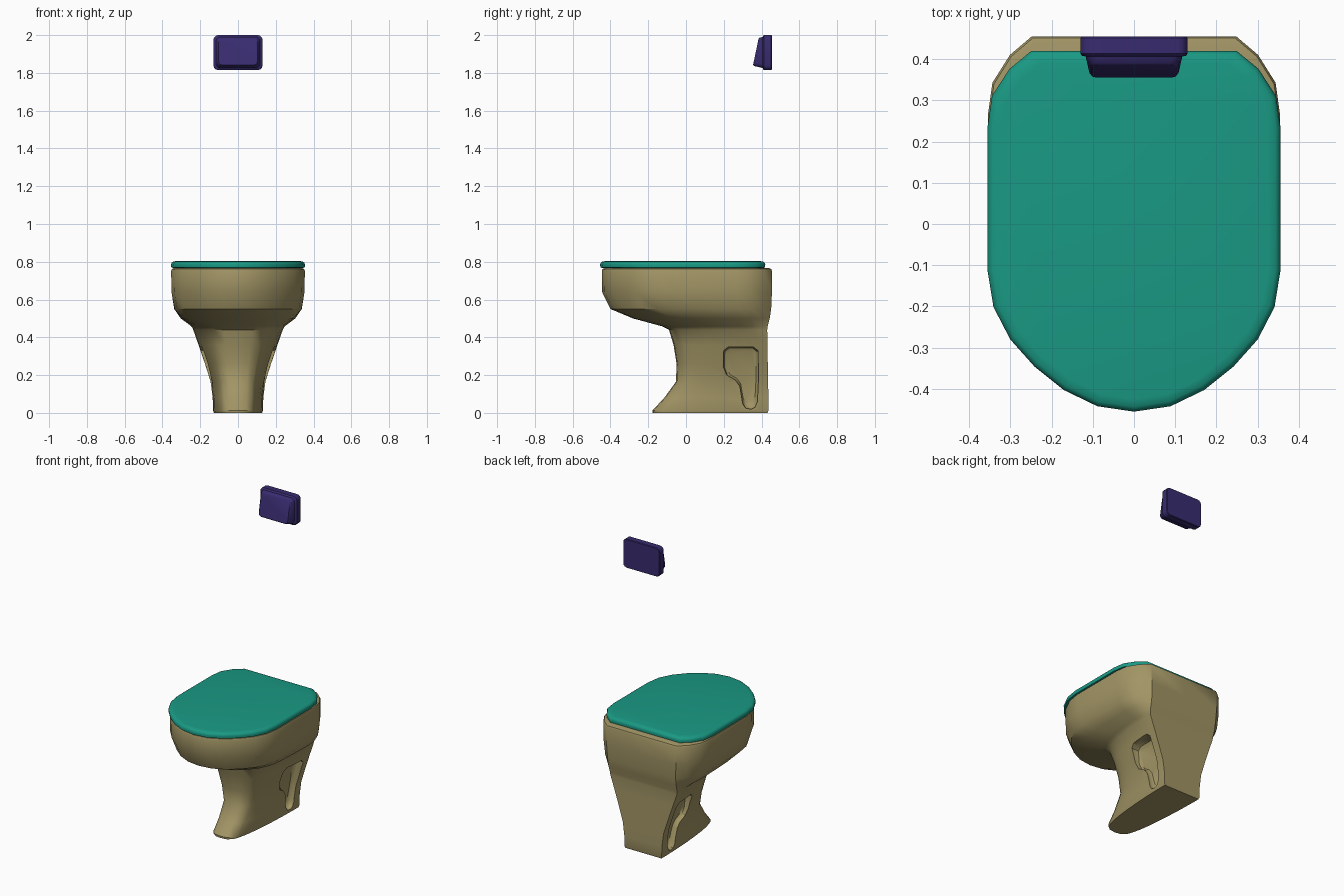
import bpy, bmesh, math

if "Cube" in bpy.data.objects:
    bpy.data.objects.remove(bpy.data.objects["Cube"])


def material(name, color):
    m = bpy.data.materials.new(name)
    m.diffuse_color = color
    m.use_nodes = True
    m.node_tree.nodes["Principled BSDF"].inputs["Base Color"].default_value = m.diffuse_color
    return m


def loft(name, rings, mat=None):
    """Skin closed rings of equal length and cap both ends."""
    bm = bmesh.new()
    loops = [[bm.verts.new(p) for p in r] for r in rings]
    n = len(rings[0])
    for a, b in zip(loops, loops[1:]):
        for i in range(n):
            j = (i + 1) % n
            bm.faces.new((a[i], a[j], b[j], b[i]))
    bm.faces.new(loops[0])
    bm.faces.new(loops[-1])
    bmesh.ops.recalc_face_normals(bm, faces=bm.faces)
    me = bpy.data.meshes.new(name)
    bm.to_mesh(me)
    bm.free()
    ob = bpy.data.objects.new(name, me)
    bpy.context.collection.objects.link(ob)
    if mat:
        me.materials.append(mat)
    return ob


def activate(ob):
    bpy.ops.object.select_all(action='DESELECT')
    ob.select_set(True)
    bpy.context.view_layer.objects.active = ob


def smooth(ob, deg):
    activate(ob)
    bpy.ops.object.shade_smooth_by_angle(angle=math.radians(deg))


def outline(half, hw, back, front, z):
    """Unit half outline (x, back-to-front) -> full mirrored ring."""
    pts = [(x * hw, back + (front - back) * t, z) for x, t in half]
    return pts + [(-x, y, zz) for x, y, zz in pts[-2:0:-1]]


tan = material("tan_ceramic", (0.36, 0.30, 0.13, 1))
teal = material("teal_lid", (0.01, 0.32, 0.23, 1))
purple = material("purple_plate", (0.04, 0.025, 0.16, 1))

# Plan shapes: rounded bowl and tapering pedestal
BOWL = [(0, 0), (.70, 0), (.85, .05), (.97, .125), (1, .21), (1, .41), (1, .61),
        (.96, .71), (.845, .80), (.68, .875), (.48, .94), (.25, .985), (0, 1)]
FOOT = [(0, 0), (1, 0), (1, .08), (.99, .16), (.98, .25), (.93, .45), (.86, .62),
        (.80, .73), (.73, .82), (.65, .89), (.55, .95), (.32, .99), (0, 1)]

# Bowl and pedestal: height, half width, back, front, blend towards foot
LEVELS = [(0, .128, .432, -.177, 1), (.012, .132, .436, -.178, 1), (.08, .134, .436, -.115, 1),
          (.165, .145, .435, -.053, 1), (.26, .175, .433, -.050, 1), (.36, .209, .431, -.066, 1),
          (.44, .237, .430, -.090, 1), (.458, .250, .432, -.125, .85), (.50, .305, .443, -.28, .3),
          (.55, .338, .451, -.40, .05), (.64, .352, .455, -.444, 0), (.752, .354, .455, -.446, 0),
          (.762, .350, .451, -.442, 0), (.766, .340, .441, -.432, 0)]
rings = []
for z, hw, back, front, k in LEVELS:
    half = [(a + (c - a) * k, b + (d - b) * k) for (a, b), (c, d) in zip(BOWL, FOOT)]
    rings.append(outline(half, hw, back, front, z))
bowl = loft("bowl_and_pedestal", rings, tan)

# Side recesses cut into the pedestal
PROFILE = [(.20, .33), (.225, .35), (.355, .35), (.38, .33), (.385, .20), (.378, .06), (.365, .03),
           (.345, .02), (.315, .025), (.30, .05), (.285, .14), (.26, .175), (.215, .20), (.197, .245)]
CENTRE = (.31, .22)


def recess_ring(side, x, lean, s):
    return [(side * (x + lean * z), CENTRE[0] + (y - CENTRE[0]) * s,
             CENTRE[1] + (z - CENTRE[1]) * s) for y, z in PROFILE]


for side in (1, -1):
    cutter = loft("recess_cutter", [recess_ring(side, .4, 0, 1), recess_ring(side, .115, .15, 1),
                                    recess_ring(side, .10, .12, .95), recess_ring(side, .09, .12, .82)])
    cutter.hide_render = True
    mod = bowl.modifiers.new("recess", 'BOOLEAN')
    mod.operation = 'DIFFERENCE'
    mod.solver = 'EXACT'
    mod.object = cutter
    activate(bowl)
    bpy.ops.object.modifier_apply(modifier=mod.name)
    bpy.data.objects.remove(cutter)
smooth(bowl, 38)

# Lid
lid = loft("lid", [outline(BOWL, .355 - d, .42 - d, -.455 + d, z) for z, d in
                   [(.767, .012), (.770, .002), (.785, 0), (.795, .004), (.801, .012), (.804, .03)]], teal)
smooth(lid, 40)


# Wall flush plate: raised, slanted button panel on a rounded back plate
def plate_ring(hw, z0, z1, y_low, y_high, r):
    pts = []
    for cx, cz, start in ((hw - r, z1 - r, 0), (r - hw, z1 - r, 90), (r - hw, z0 + r, 180), (hw - r, z0 + r, 270)):
        for k in range(4):
            a = math.radians(start + 30 * k)
            x, z = cx + r * math.cos(a), cz + r * math.sin(a)
            pts.append((x, y_low + (y_high - y_low) * (z - z0) / (z1 - z0), z))
    return pts


plate = loft("flush_plate", [
    plate_ring(.127, 1.818, 1.997, .455, .455, .022),
    plate_ring(.13, 1.815, 2.0, .451, .451, .025),
    plate_ring(.13, 1.815, 2.0, .413, .413, .025),
    plate_ring(.126, 1.819, 1.996, .408, .408, .025),
    plate_ring(.117, 1.826, 1.990, .406, .406, .022),
    plate_ring(.108, 1.836, 1.986, .362, .390, .02),
    plate_ring(.102, 1.842, 1.980, .355, .384, .018)], purple)
smooth(plate, 35)
